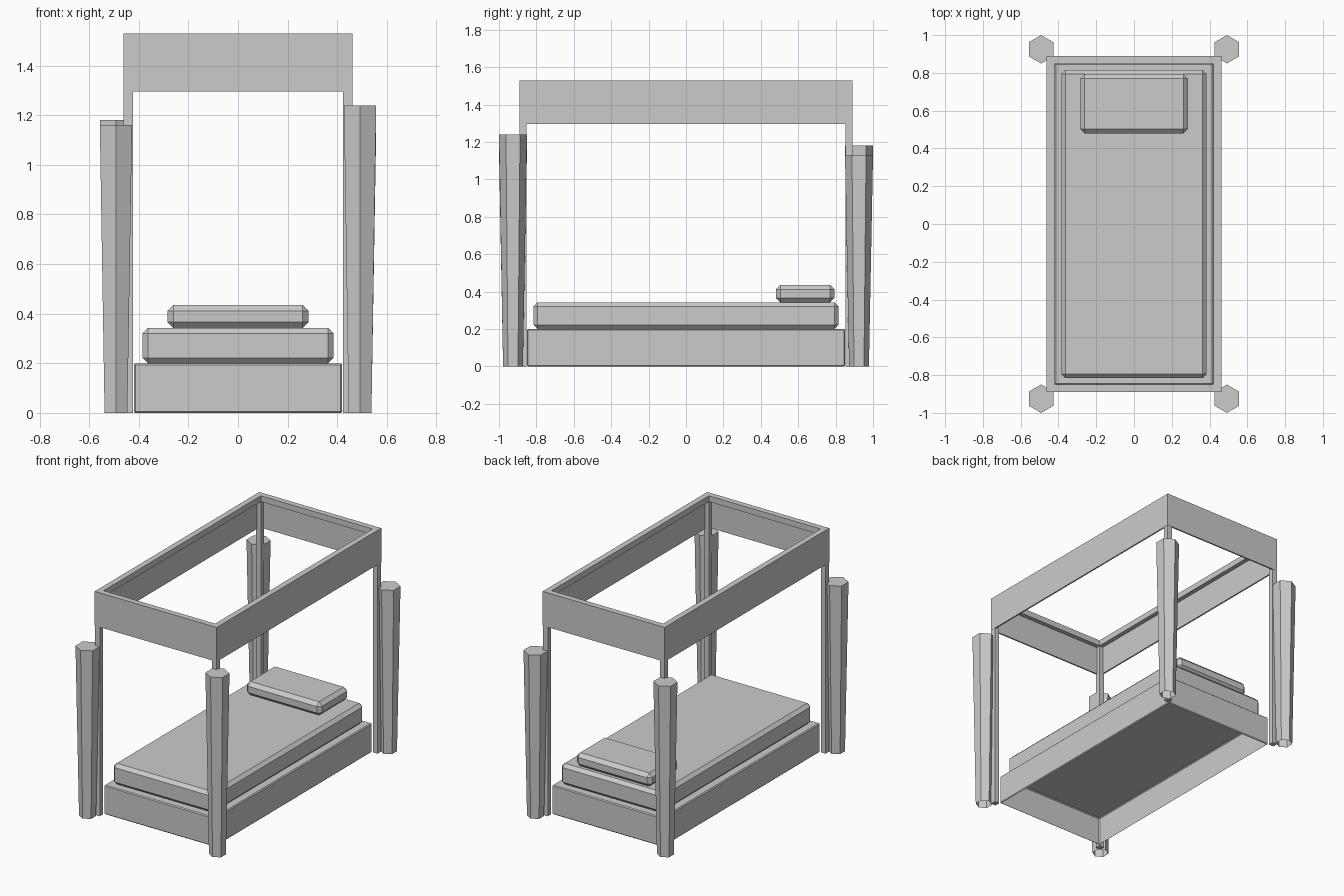
import bpy, bmesh, math
from mathutils import Matrix

if "Cube" in bpy.data.objects:
    bpy.data.objects.remove(bpy.data.objects["Cube"])


def finish(bm, name):
    bmesh.ops.recalc_face_normals(bm, faces=bm.faces)
    mesh = bpy.data.meshes.new(name)
    bm.to_mesh(mesh)
    bm.free()
    obj = bpy.data.objects.new(name, mesh)
    bpy.context.collection.objects.link(obj)
    return obj


def box(name, x0, x1, y0, y1, z0, z1, bevel=0, open_bottom=False):
    bm = bmesh.new()
    bmesh.ops.create_cube(bm, size=1, matrix=Matrix.Translation(
        ((x0 + x1) / 2, (y0 + y1) / 2, (z0 + z1) / 2))
        @ Matrix.Diagonal((x1 - x0, y1 - y0, z1 - z0, 1)))
    if bevel:
        bmesh.ops.bevel(bm, geom=bm.edges[:], offset=bevel, segments=1,
                        affect='EDGES')
    if open_bottom:
        bottom = [f for f in bm.faces if f.normal.z < -0.9]
        bmesh.ops.delete(bm, geom=bottom, context='FACES')
    return finish(bm, name)


def hex_post(name, x, y, height, r_low=0.053, r_high=0.075):
    bm = bmesh.new()
    rings = []
    for r, z in ((r_low, 0), (r_high, height)):
        rings.append([bm.verts.new((x + r * math.sin(i * math.pi / 3),
                                    y + r * math.cos(i * math.pi / 3), z))
                      for i in range(6)])
    low, high = rings
    for i in range(6):
        j = (i + 1) % 6
        bm.faces.new((low[i], low[j], high[j], high[i]))
    bm.faces.new(high)
    return finish(bm, name)


def rectangular_frame(name, hx, hy, profile):
    # Sweep an (inset, z) section around a rectangle with mitred corners
    bm = bmesh.new()
    rings = [[bm.verts.new((sx * (hx - d), sy * (hy - d), z)) for d, z in profile]
             for sx, sy in ((-1, -1), (1, -1), (1, 1), (-1, 1))]
    n = len(profile)
    for c in range(4):
        a, b = rings[c], rings[(c + 1) % 4]
        for i in range(n):
            j = (i + 1) % n
            bm.faces.new((a[i], b[i], b[j], a[j]))
    return finish(bm, name)


# Hollow bed base, mattress and pillow
box("bed_base", -0.42, 0.42, -0.85, 0.85, 0, 0.2, 0.006, open_bottom=True)
box("mattress", -0.385, 0.385, -0.815, 0.815, 0.2, 0.343, 0.022)
box("pillow", -0.285, 0.285, 0.48, 0.795, 0.343, 0.435, 0.024)

# Canopy: top rim with thin valance hanging from its outer edge
rectangular_frame("canopy", 0.462, 0.89,
                  [(0, 1.53), (0.04, 1.53), (0.04, 1.49),
                   (0.01, 1.49), (0.01, 1.295), (0, 1.295)])

# Slim canopy supports and tapered six-sided corner posts of uneven height
heights = {(-1, -1): 1.16, (1, -1): 1.24, (-1, 1): 1.18, (1, 1): 1.13}
for (sx, sy), h in heights.items():
    side = ("front" if sy < 0 else "back") + ("_left" if sx < 0 else "_right")
    xs = sorted((sx * 0.424, sx * 0.461))
    ys = sorted((sy * 0.852, sy * 0.889))
    box("canopy_support_" + side, *xs, *ys, 0, 1.5)
    hex_post("corner_post_" + side, sx * 0.492, sy * 0.925, h)
